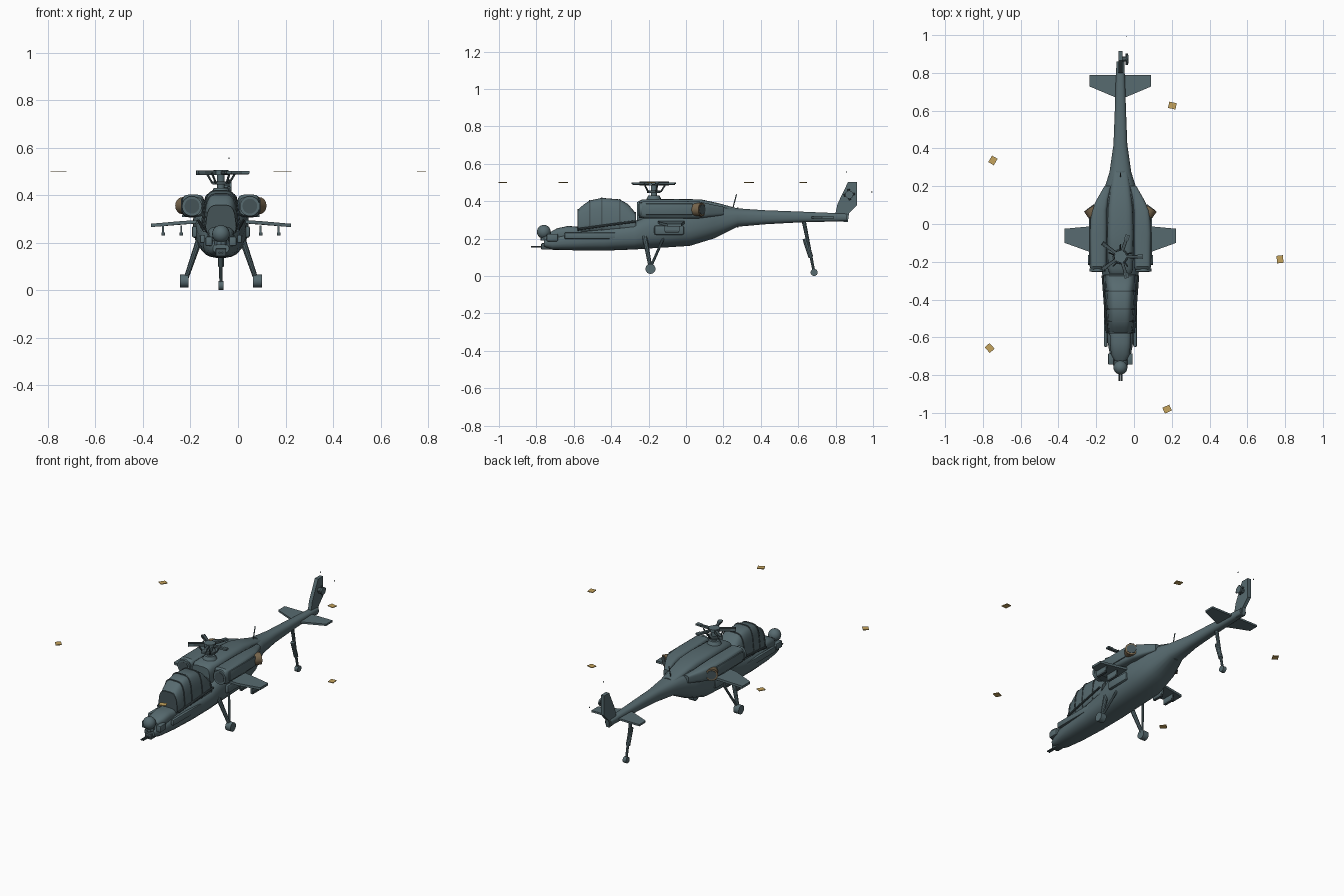
import bpy, bmesh, math
from mathutils import Vector, Matrix

if "Cube" in bpy.data.objects:
    bpy.data.objects.remove(bpy.data.objects["Cube"])

CX = -0.072          # the airframe's centre line
HUB = Vector((0, -0.172, 0.50))


def material(name, rgb):
    m = bpy.data.materials.new(name)
    m.diffuse_color = (*rgb, 1)
    m.use_nodes = True
    m.node_tree.nodes["Principled BSDF"].inputs["Base Color"].default_value = m.diffuse_color
    return m


GREY = material("slate grey", (0.095, 0.145, 0.16))
DARK = material("dark slate", (0.06, 0.088, 0.097))
GOLD = material("gold tip", (0.56, 0.37, 0.11))
BRONZE = material("bronze exhaust", (0.19, 0.135, 0.075))


def finish(name, bm, mat, angle=35):
    bmesh.ops.recalc_face_normals(bm, faces=bm.faces)
    bmesh.ops.translate(bm, verts=bm.verts, vec=(CX, 0, 0))
    me = bpy.data.meshes.new(name)
    bm.to_mesh(me)
    bm.free()
    me.materials.append(mat)
    me.shade_smooth()
    me.set_sharp_from_angle(angle=math.radians(angle))
    ob = bpy.data.objects.new(name, me)
    bpy.context.collection.objects.link(ob)
    return ob


def loft(name, sections, mat=GREY, n=20, power=2.6, taper=0.0, cx=0.0):
    """Skin rounded sections (y, half width, bottom, top[, x shift])."""
    bm = bmesh.new()
    rings = []
    for y, w, z0, z1, *dx in sections:
        ring = []
        for i in range(n):
            a = 2 * math.pi * (i + 0.5) / n
            c, s = math.cos(a), math.sin(a)
            u = math.copysign(abs(c) ** (2 / power), c)
            v = math.copysign(abs(s) ** (2 / power), s)
            x = cx + (dx[0] if dx else 0) + w * u * (1 - taper * max(v, 0))
            ring.append(bm.verts.new((x, y, (z0 + z1) / 2 + v * (z1 - z0) / 2)))
        rings.append(ring)
    for a, b in zip(rings, rings[1:]):
        for i in range(n):
            bm.faces.new((a[i], a[(i + 1) % n], b[(i + 1) % n], b[i]))
    bm.faces.new(rings[0])
    bm.faces.new(rings[-1])
    return finish(name, bm, mat)


def tube(name, p, q, r, r2=None, mat=GREY, n=10):
    p, q = Vector(p), Vector(q)
    d = q - p
    bm = bmesh.new()
    bmesh.ops.create_cone(bm, cap_ends=True, segments=n, radius1=r,
                          radius2=r if r2 is None else r2, depth=d.length)
    bm.transform(Matrix.Translation((p + q) / 2) @ d.to_track_quat('Z', 'Y').to_matrix().to_4x4())
    return finish(name, bm, mat)


def prism(name, pts, vec, mat=GREY):
    bm = bmesh.new()
    f = bm.faces.new([bm.verts.new(p) for p in pts])
    out = bmesh.ops.extrude_face_region(bm, geom=[f])
    bmesh.ops.translate(bm, vec=vec, verts=[g for g in out["geom"] if isinstance(g, bmesh.types.BMVert)])
    return finish(name, bm, mat)


def box(name, c, size, mat=GREY, bevel=0.0, rot=0.0):
    bm = bmesh.new()
    bmesh.ops.create_cube(bm, size=1)
    bm.transform(Matrix.Translation(c) @ Matrix.Rotation(rot, 4, 'Z') @ Matrix.Diagonal((*size, 1)))
    if bevel:
        bmesh.ops.bevel(bm, geom=bm.edges[:], offset=bevel, segments=2, affect='EDGES', profile=0.5)
    return finish(name, bm, mat)


def ball(name, c, r):
    bm = bmesh.new()
    bmesh.ops.create_uvsphere(bm, u_segments=20, v_segments=12, radius=r)
    bm.transform(Matrix.Translation(c))
    return finish(name, bm, GREY)


# Fuselage and tail boom
loft("fuselage", [(-.76, .034, .155, .195), (-.715, .052, .14, .215), (-.6, .073, .137, .24),
                  (-.435, .085, .135, .265), (-.275, .096, .141, .292), (-.2, .105, .146, .34),
                  (.02, .118, .16, .385), (.15, .098, .2, .385), (.275, .058, .263, .362),
                  (.42, .037, .276, .352), (.6, .03, .286, .345), (.86, .021, .293, .334)])
loft("engine_spine", [(-.262, .06, .28, .395), (-.235, .068, .28, .41), (-.05, .07, .3, .412),
                      (.08, .066, .3, .41), (.18, .055, .3, .388), (.28, .04, .3, .36)], power=4)
tube("boom_joint_ring", (0, .272, .313), (0, .28, .313), .0525, n=20)

# Canopy with raised frames
canopy = [(-.577, .062, .23, .355), (-.548, .068, .23, .382), (-.515, .071, .23, .404),
          (-.45, .075, .23, .418), (-.355, .08, .23, .41), (-.31, .082, .23, .385), (-.272, .083, .23, .34)]
loft("canopy", canopy, power=4.5, taper=.25, n=24)
for i, (y, w, a, b) in enumerate([canopy[0], canopy[2], canopy[3], canopy[4], canopy[6]]):
    loft("canopy_frame", [(y - .004, w + .003, a, b + .003), (y + .004, w + .003, a, b + .003)],
         DARK, power=4.5, taper=.25, n=24)
for s in (-1, 1):
    tube("canopy_sill", (s * .071, -.577, .25), (s * .094, -.272, .292), .006, mat=DARK)

# Nose: sensor ball, cowl and chin gun
ball("sensor_ball", (0, -.76, .236), .037)
tube("sensor_neck", (0, -.75, .19), (0, -.75, .225), .028)
loft("sensor_cowl", [(-.725, .03, .19, .235), (-.69, .05, .19, .255), (-.63, .055, .19, .268),
                     (-.56, .058, .2, .262)], power=3)
for s in (-1, 1):
    box("nose_sensor", (s * .05, -.715, .205), (.03, .06, .04), bevel=.006)
    box("cheek_fairing", (s * .078, -.47, .215), (.02, .36, .035), bevel=.006)
box("gun_mount", (0, -.745, .158), (.045, .06, .035), DARK, .006)
for s in (-1, 1):
    tube("gun_barrel", (s * .006, -.83, .157), (s * .006, -.74, .157), .0045, mat=DARK)

# Engines, intakes and exhausts
for s in (-1, 1):
    loft("engine_nacelle", [(-.242, .038, .315, .39), (-.225, .046, .308, .402), (-.05, .047, .306, .402),
                            (.07, .042, .308, .398, -s * .004), (.13, .03, .316, .385, -s * .022),
                            (.2, .018, .325, .37, -s * .05)], power=4, cx=s * .117)
    tube("intake_ring", (s * .122, -.252, .353), (s * .122, -.235, .353), .042, n=20)
    tube("intake_opening", (s * .122, -.254, .353), (s * .122, -.25, .353), .031, mat=DARK, n=20)
    box("nacelle_panel", (s * .163, -.09, .357), (.008, .25, .06), bevel=.003)
    tube("exhaust_pipe", (s * .12, .02, .355), (s * .162, .085, .355), .034, .036, BRONZE, 16)
    tube("exhaust_opening", (s * .161, .084, .355), (s * .164, .088, .355), .027, mat=DARK, n=16)
    box("side_equipment_bay", (s * .105, -.09, .245), (.035, .16, .05), bevel=.01)

# Stub wings with weapon pylons
for s in (-1, 1):
    prism("stub_wing", [(s * .08, -.005, .282), (s * .295, -.025, .265), (s * .295, -.1, .265),
                        (s * .17, -.145, .276), (s * .08, -.15, .282)], (0, 0, .014))
    for x in (.167, .243):
        box("wing_pylon", (s * x, -.075, .255), (.008, .08, .035))
        box("pylon_rack", (s * x, -.075, .236), (.015, .07, .012), DARK)

# Tail fin and stabiliser
prism("tail_fin", [(-.011, .79, .295), (-.011, .865, .288), (-.011, .872, .335), (-.011, .915, .38),
                   (-.011, .915, .502), (-.011, .866, .502), (-.011, .81, .385)], (.022, 0, 0))
for s in (-1, 1):
    prism("stabiliser", [(0, .67, .308), (s * .03, .672, .308), (s * .163, .728, .308),
                         (s * .163, .79, .308), (0, .79, .308)], (0, 0, .011))

# Tail rotor hub with blade tips
T = Vector((.034, .873, .435))
tube("tail_rotor_shaft", (.005, T.y, T.z), T, .014)
tube("tail_rotor_hub", T, T + Vector((.01, 0, 0)), .022, n=12)
for k in range(4):
    a = math.radians(7 + 90 * k)
    d = Vector((0, math.cos(a), math.sin(a)))
    tube("tail_rotor_grip", T, T + d * .03, .006, mat=DARK)
    if k < 2:
        c = T + d * .121
        box("tail_blade_tip", c, (.003, .006, .006), DARK)

# Main rotor mast, hub and five arms with blade tips
tube("rotor_mast", (0, HUB.y, .38), (0, HUB.y, .505), .016, n=14)
tube("mast_base", (0, HUB.y, .4), (0, HUB.y, .43), .045, .03, n=16)
tube("swashplate", (0, HUB.y, .445), (0, HUB.y, .457), .036, mat=DARK, n=16)
tube("rotor_hub", (0, HUB.y, .485), (0, HUB.y, .505), .032, n=16)
for k in range(5):
    a = math.radians(-1 + 72 * k)
    d = Vector((math.cos(a), math.sin(a), 0))
    side = Vector((-d.y, d.x, 0))
    box("rotor_arm", HUB + d * .068 + Vector((0, 0, -.006)), (.1, .017, .014), DARK, .003, a)
    box("blade_grip", HUB + d * .105 + Vector((0, 0, -.004)), (.03, .024, .01), GREY, 0, a)
    tube("pitch_link", HUB + d * .035 + side * .014 - Vector((0, 0, .05)),
         HUB + d * .06 + side * .02 - Vector((0, 0, .008)), .0045, mat=DARK, n=6)
    box("blade_tip", HUB + d * .845, (.034, .04, .004), GOLD, 0, a + .12)

# Main landing gear
for s in (-1, 1):
    foot = Vector((s * .148, -.19, .045))
    tube("main_leg", (s * .09, -.222, .215), foot, .014, .01)
    tube("rear_strut", (s * .09, -.115, .215), foot, .007)
    tube("main_axle", foot, foot + Vector((s * .015, 0, -.006)), .008)
    tube("main_wheel", (s * .136, -.19, .038), (s * .172, -.19, .038), .027, mat=GREY, n=18)

# Tail landing gear
tube("tail_leg", (0, .63, .292), (0, .683, .03), .011, .007)
tube("tail_shock", (0, .635, .2), (0, .668, .1), .013)
tube("tail_wheel", (-.011, .685, .019), (.011, .685, .019), .019, n=16)

# Antenna
tube("antenna", (0, .25, .36), (0, .27, .437), .003, n=6)
